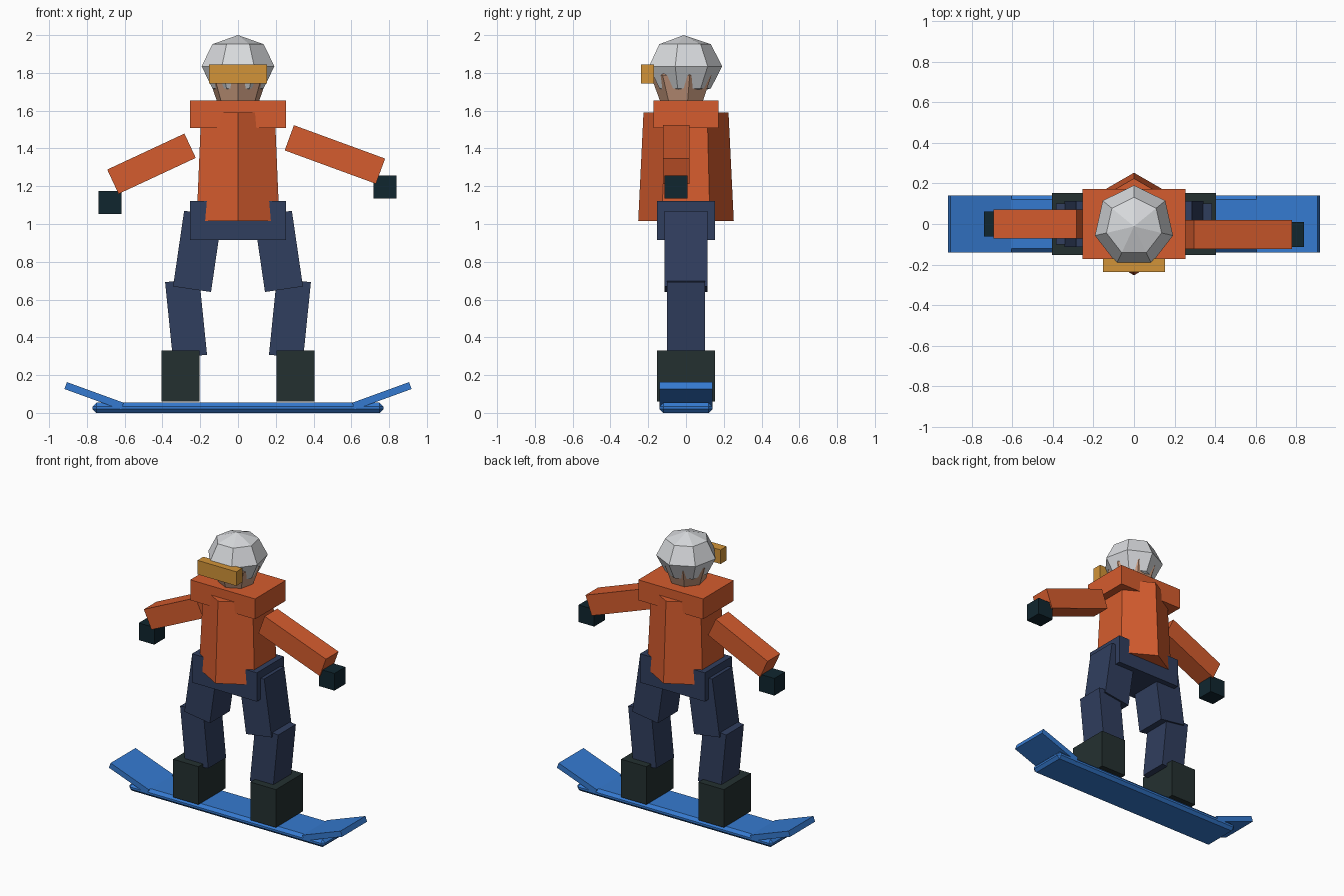
import bpy
import bmesh
from math import radians, sin, cos, pi
from mathutils import Vector

cube = bpy.data.objects.get("Cube")
if cube:
    bpy.data.objects.remove(cube, do_unlink=True)


def material(name, hex_code):
    srgb = [int(hex_code[i:i + 2], 16) / 255 for i in (0, 2, 4)]
    color = [c / 12.92 if c < 0.04 else ((c + 0.055) / 1.055) ** 2.4 for c in srgb] + [1]
    mat = bpy.data.materials.new(name)
    mat.use_nodes = True
    mat.diffuse_color = color
    mat.node_tree.nodes["Principled BSDF"].inputs["Base Color"].default_value = color
    return mat


orange = material("jacket_orange", "D55C2E")
navy = material("trouser_navy", "303E5E")
boot_dark = material("boot_charcoal", "243030")
glove_dark = material("glove_black", "10262F")
blue = material("board_blue", "357AD0")
grey = material("helmet_grey", "D8DADD")
amber = material("goggle_amber", "D29438")
skin = material("skin", "C89A7E")


def add_object(name, bm, mat, location, tilt=0):
    bmesh.ops.recalc_face_normals(bm, faces=bm.faces)
    mesh = bpy.data.meshes.new(name)
    bm.to_mesh(mesh)
    bm.free()
    mesh.materials.append(mat)
    obj = bpy.data.objects.new(name, mesh)
    obj.location = location
    obj.rotation_euler.y = radians(tilt)
    bpy.context.collection.objects.link(obj)
    return obj


def box(name, mat, location, size, tilt=0, bevel=0):
    bm = bmesh.new()
    bmesh.ops.create_cube(bm, size=1)
    bmesh.ops.scale(bm, vec=Vector(size), verts=bm.verts)
    if bevel:
        bmesh.ops.bevel(bm, geom=bm.edges[:], offset=bevel, segments=1, affect='EDGES')
    return add_object(name, bm, mat, location, tilt)


def lathe(name, mat, location, sides, profile, stretch=(1, 1), start=90):
    """Stack of polygon rings (radius, height), closed at both ends."""
    bm = bmesh.new()
    rings = []
    for radius, z in profile:
        if radius == 0:
            rings.append([bm.verts.new((0, 0, z))] * sides)
            continue
        angles = [radians(start) + 2 * pi * i / sides for i in range(sides)]
        rings.append([bm.verts.new((radius * cos(a) * stretch[0],
                                    radius * sin(a) * stretch[1], z)) for a in angles])
    for low, high in zip(rings, rings[1:]):
        for i in range(sides):
            j = (i + 1) % sides
            corners = dict.fromkeys((low[i], low[j], high[j], high[i]))
            bm.faces.new(list(corners))
    for ring in (rings[0], rings[-1]):
        if ring[0] is not ring[1]:
            bm.faces.new(ring)
    return add_object(name, bm, mat, location)


def ball_profile(radius, height):
    steps = [-pi / 2 + i * pi / 4 for i in range(5)]
    return [(0 if abs(a) > 1.5 else radius * cos(a), height * sin(a)) for a in steps]


# Board with upturned tips
box("board_deck", blue, (0, 0, 0.027), (1.54, 0.28, 0.054), bevel=0.02)

# Mirrored parts: tips, boots and legs
for side, s in (("left", 1), ("right", -1)):
    box(f"{side}_board_tip", blue, (s * 0.762, 0, 0.09), (0.32, 0.28, 0.039), -20 * s)
    box(f"{side}_boot", boot_dark, (s * 0.305, 0, 0.194), (0.2, 0.305, 0.27))
    box(f"{side}_lower_leg", navy, (s * 0.275, 0, 0.5), (0.182, 0.2, 0.405), 5.8 * s)
    box(f"{side}_upper_leg", navy, (s * 0.214, 0, 0.855), (0.203, 0.226, 0.405), -8.3 * s)

# Hips, tapered six-sided jacket and shoulder yoke
box("hips", navy, (0, 0, 1.018), (0.51, 0.305, 0.205))
lathe("jacket_body", orange, (0, 0, 1.015), 6, [(0.253, 0), (0.225, 0.575)])
box("shoulders", orange, (0, 0, 1.582), (0.51, 0.346, 0.145))

# Arms and gloves, held out for balance
box("left_arm", orange, (0.513, -0.052, 1.368), (0.514, 0.142, 0.142), 20.1)
box("right_arm", orange, (-0.458, 0, 1.319), (0.451, 0.142, 0.142), -25)
box("left_glove", glove_dark, (0.778, -0.052, 1.196), (0.122, 0.122, 0.122))
box("right_glove", glove_dark, (-0.678, 0, 1.114), (0.122, 0.122, 0.122))

# Head, helmet and goggles
lathe("head", skin, (0, -0.018, 1.785), 7, ball_profile(0.162, 0.19), (1, 1.04), -90)
lathe("helmet", grey, (0, -0.012, 1.835), 7, ball_profile(0.1975, 0.165), (1, 1.03), 90)
box("goggles", amber, (0, -0.204, 1.795), (0.306, 0.067, 0.1))
